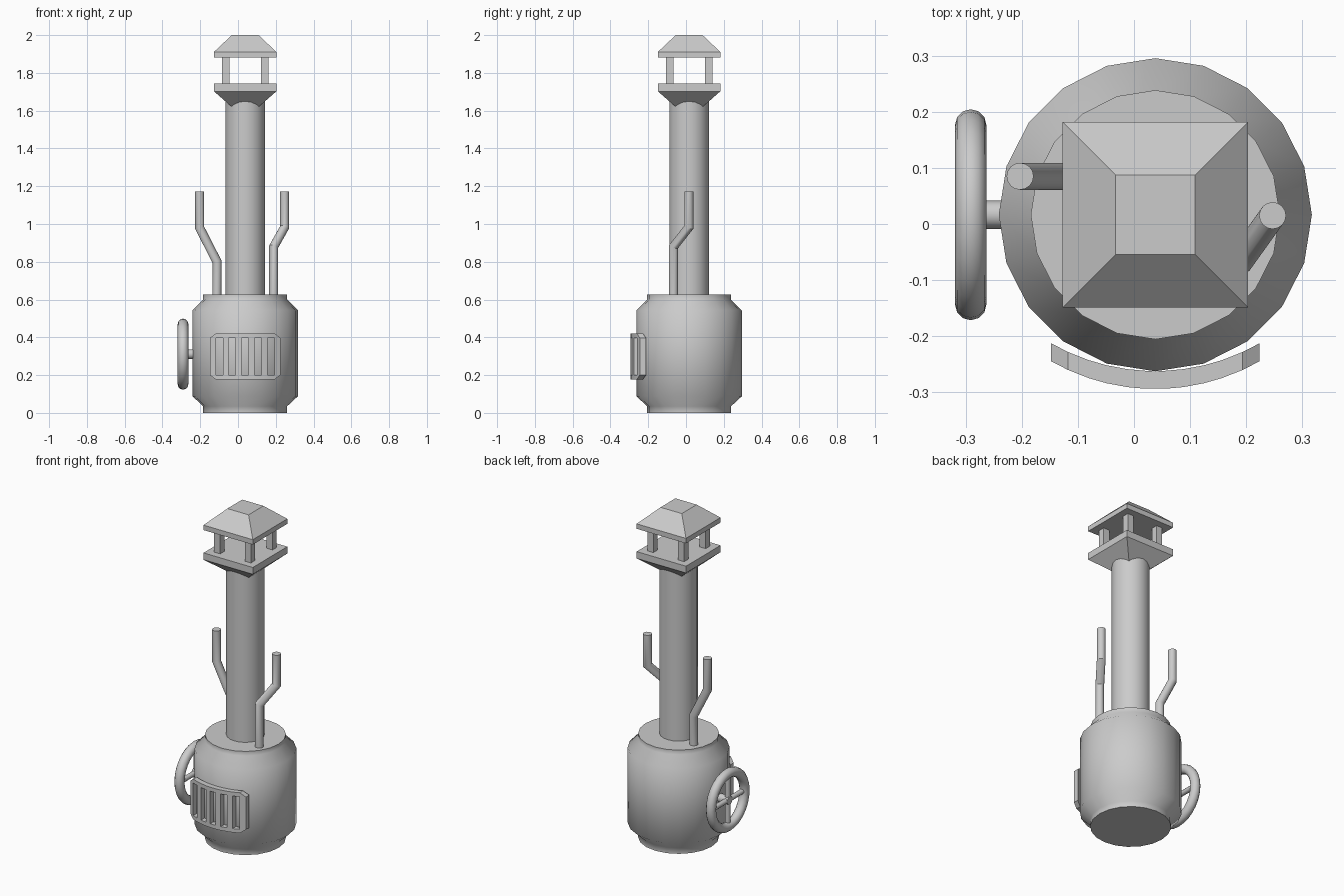
import bpy, bmesh
from math import sin, cos, pi, radians, sqrt
from mathutils import Vector, Matrix

if "Cube" in bpy.data.objects:
    bpy.data.objects.remove(bpy.data.objects["Cube"])

CX, CY = 0.038, 0.0165   # common vertical axis of stove, chimney and cap


def finish(name, bm, angle=None):
    bmesh.ops.recalc_face_normals(bm, faces=bm.faces)
    me = bpy.data.meshes.new(name)
    bm.to_mesh(me)
    bm.free()
    ob = bpy.data.objects.new(name, me)
    bpy.context.collection.objects.link(ob)
    if angle:
        bpy.ops.object.select_all(action='DESELECT')
        ob.select_set(True)
        bpy.context.view_layer.objects.active = ob
        bpy.ops.object.shade_smooth_by_angle(angle=radians(angle))
    return ob


def skin(name, rings, angle=None):
    """Join equal-length point rings into a closed, capped surface."""
    bm = bmesh.new()
    vs = [[bm.verts.new(p) for p in r] for r in rings]
    n = len(vs[0])
    for a, b in zip(vs, vs[1:]):
        for i in range(n):
            j = (i + 1) % n
            bm.faces.new((a[i], a[j], b[j], b[i]))
    bm.faces.new(vs[0])
    bm.faces.new(vs[-1])
    return finish(name, bm, angle)


def circle(r, n):
    return [(r * cos(2 * pi * i / n), r * sin(2 * pi * i / n)) for i in range(n)]


def lathe(name, profile, n=20):
    return skin(name, [[(CX + x, CY + y, z) for x, y in circle(r, n)]
                       for r, z in profile], 50)


def square_stack(name, profile):
    return skin(name, [[(CX + h * x, CY + h * y, z) for x, y in
                        ((-1, -1), (1, -1), (1, 1), (-1, 1))] for h, z in profile])


def pipe(name, pts, r=0.024, n=16):
    """Pipe with vertical ends and mitred bends."""
    pts = [Vector(p) for p in pts]
    up = Vector((0, 0, 1))
    slant = (pts[2] - pts[1]).normalized()
    rings = []
    for p, normal in zip(pts, (up, up + slant, up + slant, up)):
        rings.append([p + Vector((x, y, -(normal.x * x + normal.y * y) / normal.z))
                      for x, y in circle(r, n)])
    return skin(name, rings, 30)


# Stove body and chimney
lathe("stove_body", [(0.222, 0), (0.222, 0.035), (0.279, 0.088), (0.279, 0.543),
                     (0.222, 0.6), (0.222, 0.627)])
lathe("chimney", [(0.105, 0.61), (0.105, 1.68)])

# Chimney cap: flared base, four posts, hipped roof
square_stack("cap_base", [(0.068, 1.617), (0.165, 1.702), (0.165, 1.743)])
square_stack("cap_roof", [(0.165, 1.881), (0.165, 1.911), (0.071, 2.0)])
bm = bmesh.new()
for sx in (-1, 1):
    for sy in (-1, 1):
        bmesh.ops.create_cube(bm, size=1, matrix=Matrix.Translation(
            (CX + sx * 0.103, CY + sy * 0.103, 1.812)) @ Matrix.Diagonal((0.04, 0.04, 0.15, 1)))
finish("cap_posts", bm)

# Side pipes
pipe("left_pipe", [(-0.112, 0.085, 0.61), (-0.112, 0.085, 0.802),
                   (-0.203, 0.085, 0.98), (-0.203, 0.085, 1.172)])
pipe("right_pipe", [(0.189, -0.066, 0.61), (0.189, -0.066, 0.88),
                    (0.247, 0.015, 0.983), (0.247, 0.015, 1.172)])

# Hand wheel rim
WX, WZ, R, r, N, M = -0.291, 0.311, 0.16, 0.028, 28, 12
bm = bmesh.new()
tube = [[bm.verts.new((WX + r * sin(b), CY + (R + r * cos(b)) * cos(a),
                       WZ + (R + r * cos(b)) * sin(a)))
         for b in (2 * pi * j / M for j in range(M))]
        for a in (2 * pi * i / N for i in range(N))]
for i in range(N):
    for j in range(M):
        k, l = (i + 1) % N, (j + 1) % M
        bm.faces.new((tube[i][j], tube[k][j], tube[k][l], tube[i][l]))
finish("wheel_rim", bm, 60)

# Wheel axle and crossed spokes
bm = bmesh.new()
bmesh.ops.create_cone(bm, cap_ends=True, segments=16, radius1=0.025, radius2=0.025, depth=0.1,
                      matrix=Matrix.Translation((-0.255, CY, WZ)) @ Matrix.Rotation(pi / 2, 4, 'Y'))
for k in range(2):
    bmesh.ops.create_cone(bm, cap_ends=True, segments=10, radius1=0.015, radius2=0.015,
                          depth=2 * R, matrix=Matrix.Translation((WX, CY, WZ))
                          @ Matrix.Rotation(k * pi / 2, 4, 'X'))
finish("wheel_axle_and_spokes", bm, 40)

# Curved front grille: a grid with five open slots and clipped corners
half = [0.0185, 0.05, 0.087, 0.1185, 0.1555, 0.186]
xs = [-x for x in reversed(half)] + half
zs = [0.177, 0.2, 0.397, 0.421]
ARC = 0.374
bm = bmesh.new()
g = [[bm.verts.new((CX + x, -0.294 + ARC - sqrt(ARC ** 2 - x * x), z)) for z in zs] for x in xs]
last = len(xs) - 2
for i in range(last + 1):
    for j in range(3):
        if j == 1 and i % 2 == 1:
            continue
        quad = [g[i][j], g[i + 1][j], g[i + 1][j + 1], g[i][j + 1]]
        if j != 1 and i in (0, last):
            quad.remove(g[0 if i == 0 else last + 1][0 if j == 0 else 3])
        bm.faces.new(quad)
bmesh.ops.delete(bm, geom=[v for v in bm.verts if not v.link_faces], context='VERTS')
ext = bmesh.ops.extrude_face_region(bm, geom=bm.faces[:], use_keep_orig=True)
bmesh.ops.translate(bm, vec=(0, 0.032, 0),
                    verts=[e for e in ext["geom"] if isinstance(e, bmesh.types.BMVert)])
finish("front_grille", bm, 30)
